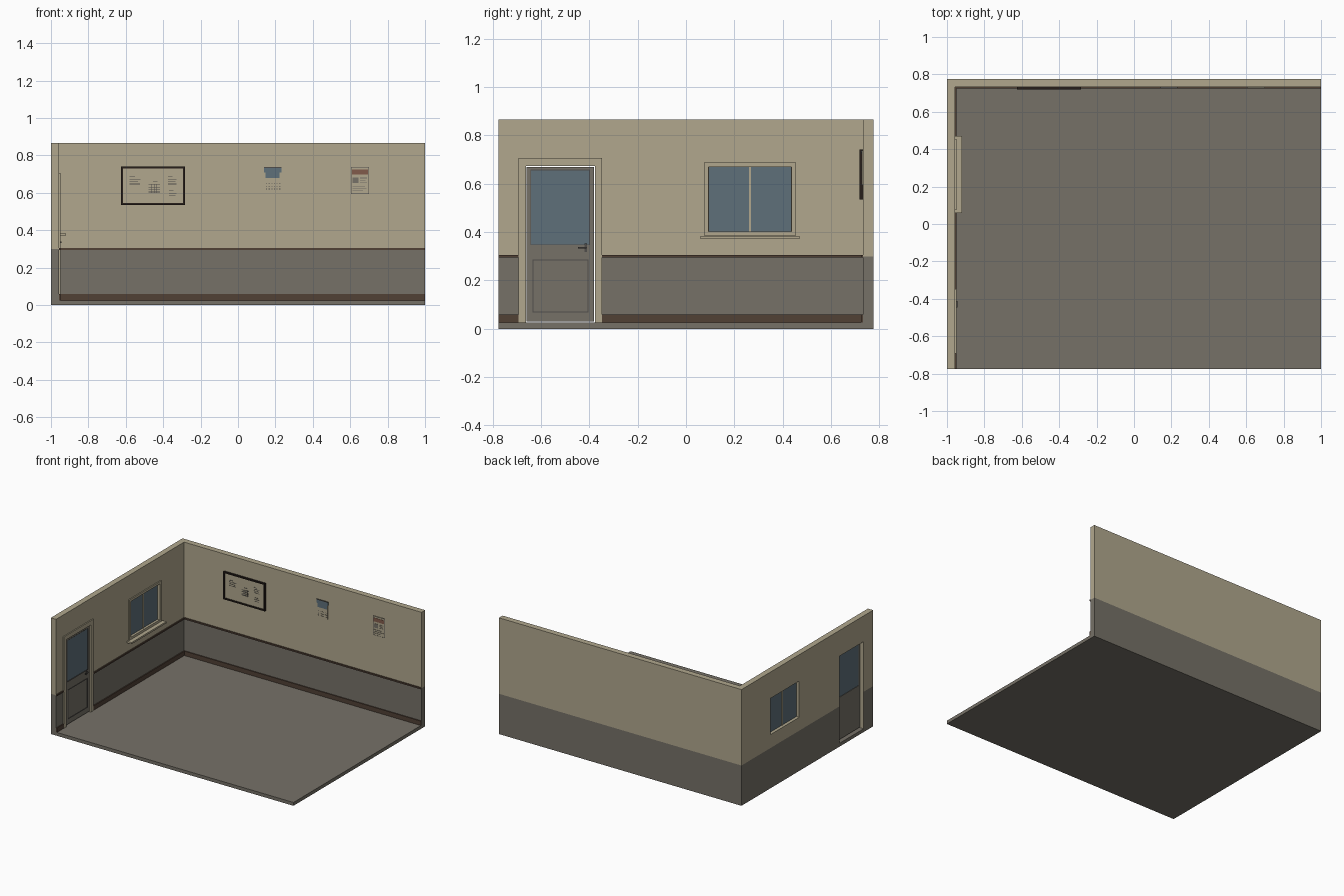
import bpy, bmesh

old = bpy.data.objects.get("Cube")
if old:
    bpy.data.objects.remove(old, do_unlink=True)


def material(name, r, g, b):
    m = bpy.data.materials.new(name)
    m.use_nodes = True
    m.diffuse_color = (r, g, b, 1)
    m.node_tree.nodes["Principled BSDF"].inputs["Base Color"].default_value = (r, g, b, 1)
    return m


CREAM = material("cream", 0.44, 0.39, 0.27)
GREY = material("warm_grey", 0.182, 0.166, 0.137)
BROWN = material("dark_brown", 0.082, 0.052, 0.036)
BLACK = material("near_black", 0.02, 0.013, 0.01)
GLASS = material("blue_glass", 0.112, 0.162, 0.195)
RED = material("brick_red", 0.22, 0.105, 0.07)
METAL = material("dark_metal", 0.08, 0.075, 0.07)


def boxes(name, spans, *mats):
    """One object made of boxes, each given as (x0, x1, y0, y1, z0, z1)."""
    bm = bmesh.new()
    for x0, x1, y0, y1, z0, z1 in spans:
        made = bmesh.ops.create_cube(bm, size=1)
        for v in made["verts"]:
            v.co = (x0 + (v.co.x + .5) * (x1 - x0),
                    y0 + (v.co.y + .5) * (y1 - y0),
                    z0 + (v.co.z + .5) * (z1 - z0))
    mesh = bpy.data.meshes.new(name)
    bm.to_mesh(mesh)
    bm.free()
    for m in mats:
        mesh.materials.append(m)
    ob = bpy.data.objects.new(name, mesh)
    bpy.context.scene.collection.objects.link(ob)
    return ob


def frame(a0, a1, b0, b1, w):
    """Four non-overlapping bars around a rectangle, w wide inward."""
    return [(a0, a0 + w, b0, b1), (a1 - w, a1, b0, b1),
            (a0 + w, a1 - w, b0, b0 + w), (a0 + w, a1 - w, b1 - w, b1)]


def on_left(name, x0, x1, rects, mat):
    return boxes(name, [(x0, x1, *r) for r in rects], mat)


def on_back(name, depth, rects, mat):
    return boxes(name, [(r[0], r[1], BACK - depth, BACK, r[2], r[3]) for r in rects], mat)


X, Y, TOP = 1.0, 0.775, 0.866
FLOOR, SPLIT = 0.025, 0.3
LEFT, BACK = -0.957, 0.732          # inner wall surfaces


def wall(name, span):
    """Wall slab painted grey below the split height."""
    ob = boxes(name, [span], CREAM, GREY)
    bm = bmesh.new()
    bm.from_mesh(ob.data)
    bmesh.ops.bisect_plane(bm, geom=bm.verts[:] + bm.edges[:] + bm.faces[:],
                           plane_co=(0, 0, SPLIT), plane_no=(0, 0, 1))
    for f in bm.faces:
        f.material_index = int(f.calc_center_median().z < SPLIT)
    bm.to_mesh(ob.data)
    bm.free()
    return ob


# Floor and walls
boxes("floor", [(-X, X, -Y, Y, 0, FLOOR)], GREY)
wall("back_wall", (LEFT, X, BACK, Y, FLOOR, TOP))
left_wall = wall("left_wall", (-X, LEFT, -Y, Y, FLOOR, TOP))

# Door and window openings
D0, D1, DTOP = -0.663, -0.377, 0.674
W0, W1, WZ0, WZ1 = 0.095, 0.435, 0.4, 0.67
for y0, y1, z0, z1 in ((D0, D1, 0, DTOP), (W0, W1, WZ0, WZ1)):
    cutter = boxes("opening_cutter", [(-1.1, -0.9, y0, y1, z0, z1)], CREAM)
    cutter.hide_render = True
    mod = left_wall.modifiers.new("opening", "BOOLEAN")
    mod.object = cutter
    mod.solver = "EXACT"
    bpy.context.view_layer.objects.active = left_wall
    bpy.ops.object.modifier_apply(modifier=mod.name)
    bpy.data.objects.remove(cutter, do_unlink=True)

# Skirting and chair rail, broken at the door
T0, T1 = -0.693, -0.347
for name, z0, z1, d in (("skirting", FLOOR, 0.058, 0.007), ("chair_rail", 0.295, 0.306, 0.008)):
    boxes(name, [(LEFT, LEFT + d, -Y, T0, z0, z1),
                 (LEFT, LEFT + d, T1, BACK, z0, z1),
                 (LEFT + d, X, BACK - d, BACK, z0, z1)], BROWN)

# Door trim
on_left("door_trim", LEFT, LEFT + 0.008,
        [(T0, D0, FLOOR, 0.706), (D1, T1, FLOOR, 0.706), (D0, D1, DTOP, 0.706)], CREAM)

# Door leaf: stiles and rails, raised lower panel, glass
DX0, DX1 = -0.973, -0.958
L0, L1, LZ0, LZ1 = D0 + .003, D1 - .003, 0.031, 0.67
G0, G1, GZ0, GZ1 = -0.644, -0.398, 0.346, 0.658
on_left("door_leaf", DX0, DX1,
        [(L0, G0, LZ0, LZ1), (G1, L1, LZ0, LZ1),
         (G0, G1, LZ0, GZ0), (G0, G1, GZ1, LZ1)], GREY)
on_left("door_glass", DX0 + .003, DX1 - .004, [(G0, G1, GZ0, GZ1)], GLASS)
on_left("door_glass_bead", DX1 - .004, DX1 + .001, frame(G0, G1, GZ0, GZ1, 0.003), METAL)
on_left("door_panel_bead", DX1, DX1 + .003, frame(-0.636, -0.404, 0.068, 0.287, 0.004), METAL)

# Door handle
on_left("handle_plate", DX1, DX1 + .003, [(-0.421, -0.409, 0.318, 0.352)], METAL)
boxes("handle_lever", [(DX1, -0.943, -0.419, -0.411, 0.332, 0.339),
                       (-0.949, -0.943, -0.447, -0.419, 0.332, 0.339)], METAL)

# Window
MID = (W0 + W1) / 2
on_left("window_glass", -0.977, -0.97, [(W0, W1, WZ0, WZ1)], GLASS)
on_left("window_mullion", -0.98, -0.965, [(MID - .005, MID + .005, WZ0, WZ1)], CREAM)
on_left("window_trim", LEFT, LEFT + .008, frame(W0 - .02, W1 + .02, 0.385, WZ1 + .017, 0.018), CREAM)
boxes("window_sill", [(LEFT, -0.92, 0.06, 0.47, 0.371, 0.384)], CREAM)

# Notice board with small notices
B = (-0.625, -0.283, 0.535, 0.741)
on_back("notice_board", 0.006, [(B[0] + .01, B[1] - .01, B[2] + .01, B[3] - .01)], CREAM)
on_back("notice_board_frame", 0.014, frame(*B, 0.01), BLACK)


def text_lines(x, z, widths, step=0.013, h=0.003):
    return [(x, x + w, z - i * step, z - i * step + h) for i, w in enumerate(widths)]


notes = (text_lines(-0.58, 0.685, (0.03, 0.06, 0.045, 0.055))
         + text_lines(-0.375, 0.685, (0.025, 0.045, 0.04, 0.045))
         + text_lines(-0.37, 0.61, (0.025, 0.04, 0.035))
         + text_lines(-0.455, 0.66, (0.025,))
         + text_lines(-0.478, 0.642, (0.06,) * 4)
         + [(x, x + .003, 0.6, 0.648) for x in (-0.465, -0.45, -0.435)])
on_back("board_writing", 0.0075, notes, METAL)

# Wall calendar with rows of day marks
on_back("calendar_sheet", 0.002, [(0.142, 0.228, 0.605, 0.735)], CREAM)
on_back("calendar_picture", 0.004, [(0.147, 0.223, 0.68, 0.725)], GLASS)
on_back("calendar_header", 0.006, [(0.138, 0.232, 0.71, 0.737)], GLASS)
on_back("calendar_binding", 0.007, [(0.138, 0.232, 0.734, 0.738)], METAL)
on_back("calendar_days", 0.003,
        [(x, x + .006, z, z + .004)
         for x in (0.15 + i * .014 for i in range(6)) for z in (0.618, 0.633, 0.65)], METAL)

# Poster with red heading
P = (0.604, 0.701, 0.595, 0.737)
on_back("poster_sheet", 0.003, [P], CREAM)
on_back("poster_border", 0.004, frame(*P, 0.002), METAL)
on_back("poster_heading", 0.005, [(0.61, 0.694, 0.697, 0.724)], RED)
on_back("poster_text", 0.005,
        [(0.613, 0.644, 0.652, 0.682)]
        + text_lines(0.652, 0.678, (0.038, 0.03, 0.038), 0.011)
        + text_lines(0.613, 0.635, (0.065, 0.075, 0.055)), GREY)
